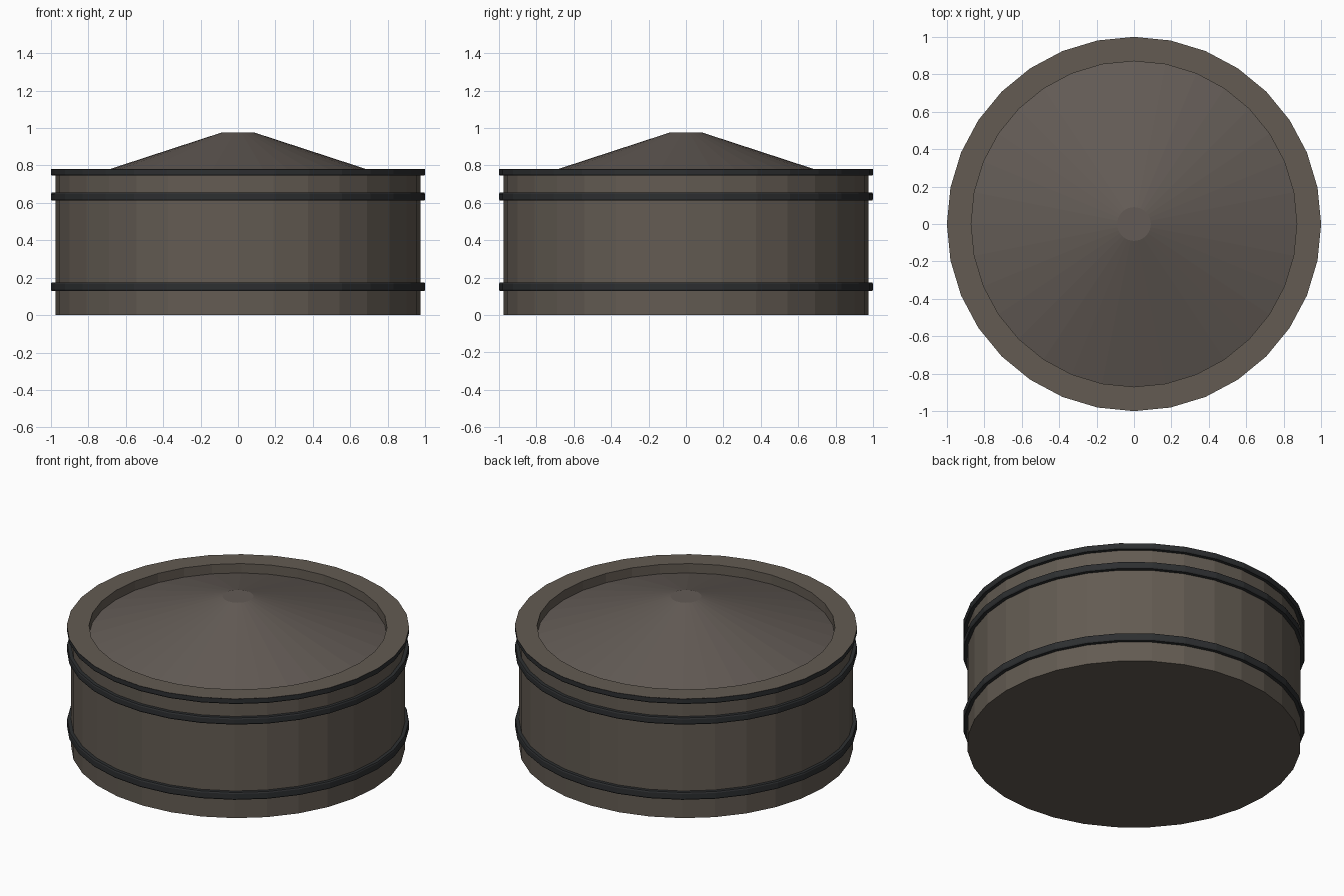
import bpy
import math

SIDES = 32

cube = bpy.data.objects.get("Cube")
if cube:
    bpy.data.objects.remove(cube, do_unlink=True)


def make_material(name, color):
    mat = bpy.data.materials.new(name)
    mat.use_nodes = True
    mat.diffuse_color = color
    mat.node_tree.nodes["Principled BSDF"].inputs["Base Color"].default_value = color
    return mat


def lathe(name, profile, mat, closed=False, caps=False):
    """Revolve (radius, height) points around z, listed upwards on the outside."""
    verts, faces = [], []
    for r, z in profile:
        for i in range(SIDES):
            a = math.tau * i / SIDES
            verts.append((r * math.cos(a), r * math.sin(a), z))
    rows = len(profile)
    for k in range(rows if closed else rows - 1):
        low, high = k * SIDES, (k + 1) % rows * SIDES
        for i in range(SIDES):
            j = (i + 1) % SIDES
            faces.append((low + i, low + j, high + j, high + i))
    if caps:
        faces.append(tuple(reversed(range(SIDES))))
        faces.append(tuple(range((rows - 1) * SIDES, rows * SIDES)))
    mesh = bpy.data.meshes.new(name)
    mesh.from_pydata(verts, [], faces)
    mesh.materials.append(mat)
    obj = bpy.data.objects.new(name, mesh)
    bpy.context.collection.objects.link(obj)
    return obj


brown = make_material("weathered brown", (0.125, 0.105, 0.085, 1))
roof_brown = make_material("greyish brown", (0.125, 0.105, 0.092, 1))
dark = make_material("dark steel", (0.026, 0.028, 0.030, 1))

# Drum wall with a flat floor, a rim and a short inner lip
lathe("tank_wall", [(0.975, 0), (0.975, 0.745), (1.0, 0.78), (0.87, 0.78), (0.87, 0.72)], brown)
lathe("tank_floor", [(0.975, 0), (0.0, 0)][::-1], brown)

# Sunken conical roof with a small flat top
lathe("roof_cone", [(0.87, 0.72), (0.09, 0.975), (0.0, 0.975)], roof_brown)

# Hoops around the drum
hoops = {"lower_hoop": (0.128, 0.175), "upper_hoop": (0.612, 0.655), "rim_hoop": (0.745, 0.779)}
for name, (low, high) in hoops.items():
    lathe(name, [(0.965, low), (0.996, low), (1.0, low + 0.008), (1.0, high - 0.008),
                 (0.996 if name != "rim_hoop" else 1.0, high), (0.965, high)], dark, closed=True)
